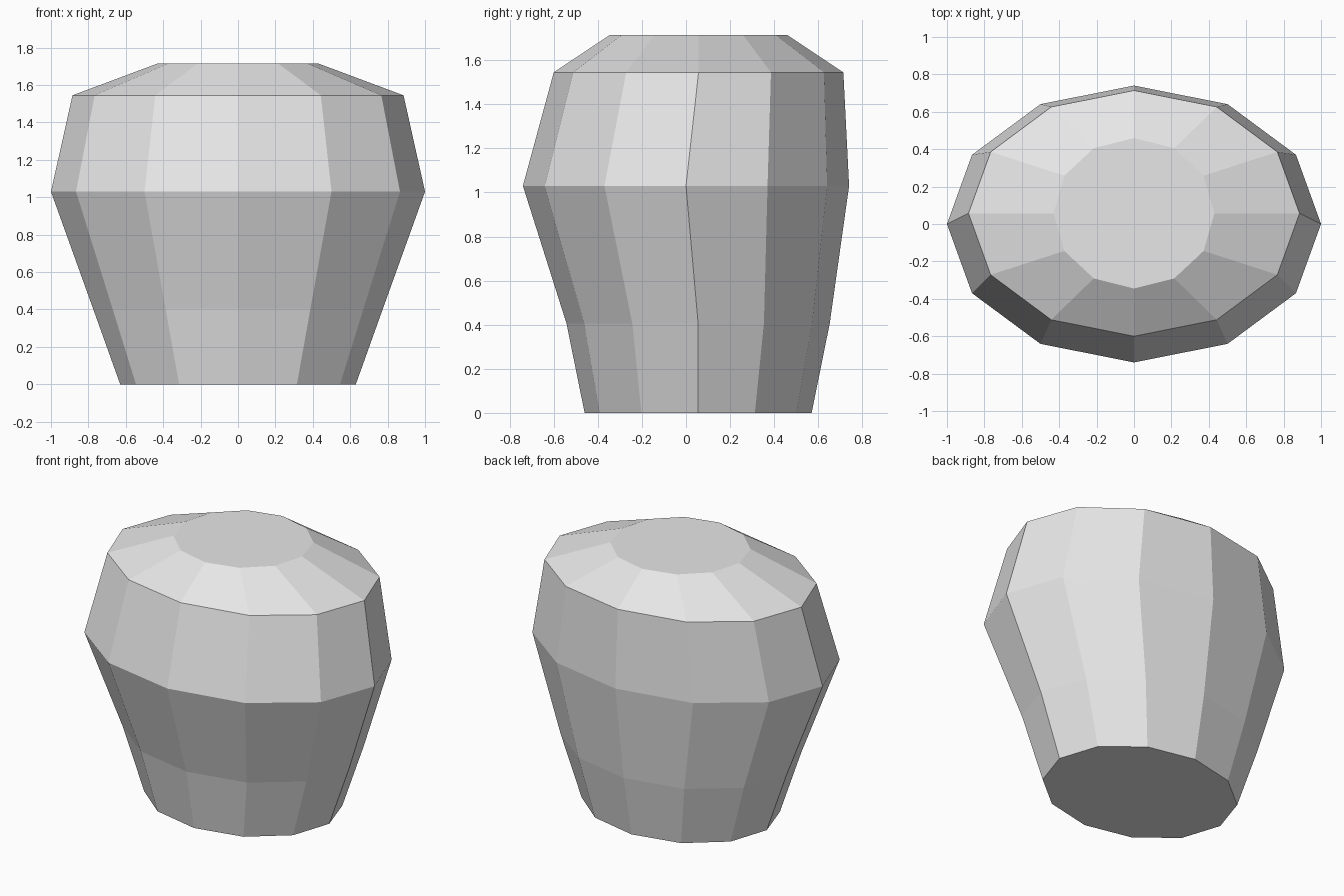
import bpy
import bmesh
from math import cos, sin, pi

cube = bpy.data.objects.get("Cube")
if cube:
    bpy.data.objects.remove(cube, do_unlink=True)

SIDES = 12

# Ring profile from base to lid: height, half width, half depth, y offset
RINGS = [
    (0.0, 0.63, 0.515, 0.055),
    (0.405, 0.775, 0.597, 0.055),
    (1.03, 1.0, 0.74, 0.0),
    (1.545, 0.885, 0.657, 0.057),
    (1.715, 0.43, 0.402, 0.057),
]

# Plain grey material
grey = bpy.data.materials.new("light grey")
grey.use_nodes = True
colour = (0.8, 0.8, 0.8, 1.0)
grey.diffuse_color = colour
grey.node_tree.nodes["Principled BSDF"].inputs["Base Color"].default_value = colour

# Faceted body: loft the rings and cap both ends
bm = bmesh.new()
loops = []
for z, rx, ry, cy in RINGS:
    angles = [2 * pi * i / SIDES for i in range(SIDES)]
    loops.append([bm.verts.new((rx * cos(a), cy + ry * sin(a), z)) for a in angles])
for low, high in zip(loops, loops[1:]):
    for i in range(SIDES):
        j = (i + 1) % SIDES
        bm.faces.new((low[i], low[j], high[j], high[i]))
bm.faces.new(loops[0][::-1])
bm.faces.new(loops[-1])
bmesh.ops.recalc_face_normals(bm, faces=bm.faces)

mesh = bpy.data.meshes.new("faceted_body")
bm.to_mesh(mesh)
bm.free()
mesh.materials.append(grey)
body = bpy.data.objects.new("faceted_body", mesh)
bpy.context.collection.objects.link(body)
